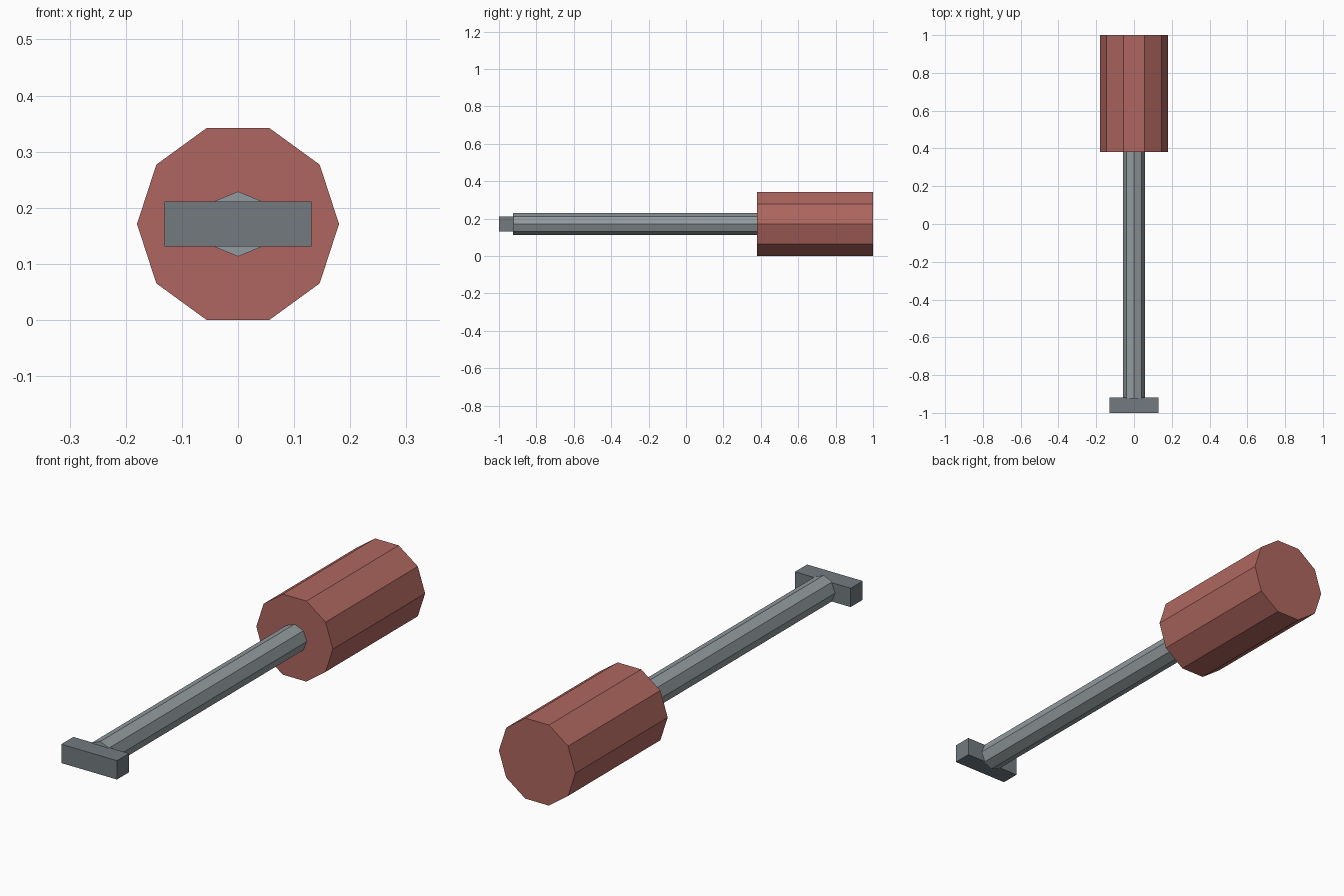
import bpy
import bmesh
from math import cos, sin, tau

old = bpy.data.objects.get("Cube")
if old:
    bpy.data.objects.remove(old, do_unlink=True)

AXIS_Z = 0.171


def material(name, color):
    mat = bpy.data.materials.new(name)
    mat.use_nodes = True
    mat.diffuse_color = (*color, 1)
    mat.node_tree.nodes["Principled BSDF"].inputs["Base Color"].default_value = (*color, 1)
    return mat


def polygon(sides, radius):
    return [(radius * cos(tau * i / sides), radius * sin(tau * i / sides)) for i in range(sides)]


def bar(name, profile, front, back, mat):
    """Extrude an x-z profile along y from front to back."""
    bm = bmesh.new()
    face = bm.faces.new([bm.verts.new((x, front, z)) for x, z in profile])
    side = bmesh.ops.extrude_face_region(bm, geom=[face], use_keep_orig=True)
    moved = [g for g in side["geom"] if isinstance(g, bmesh.types.BMVert)]
    bmesh.ops.translate(bm, verts=moved, vec=(0, back - front, 0))
    bmesh.ops.recalc_face_normals(bm, faces=bm.faces)
    mesh = bpy.data.meshes.new(name)
    bm.to_mesh(mesh)
    bm.free()
    mesh.materials.append(mat)
    obj = bpy.data.objects.new(name, mesh)
    obj.location.z = AXIS_Z
    bpy.context.collection.objects.link(obj)
    return obj


red = material("dull red", (0.43, 0.134, 0.116))
steel = material("light steel", (0.29, 0.327, 0.344))
dark = material("dark steel", (0.172, 0.195, 0.214))

# Ten-sided grip, eight-sided shaft and flat crosswise tip
bar("handle", polygon(10, 0.18), 0.38, 1.0, red)
bar("shaft", polygon(8, 0.058), -0.925, 0.39, steel)
w, h = 0.131, 0.04
bar("tip", [(-w, -h), (w, -h), (w, h), (-w, h)], -1.0, -0.919, dark)
